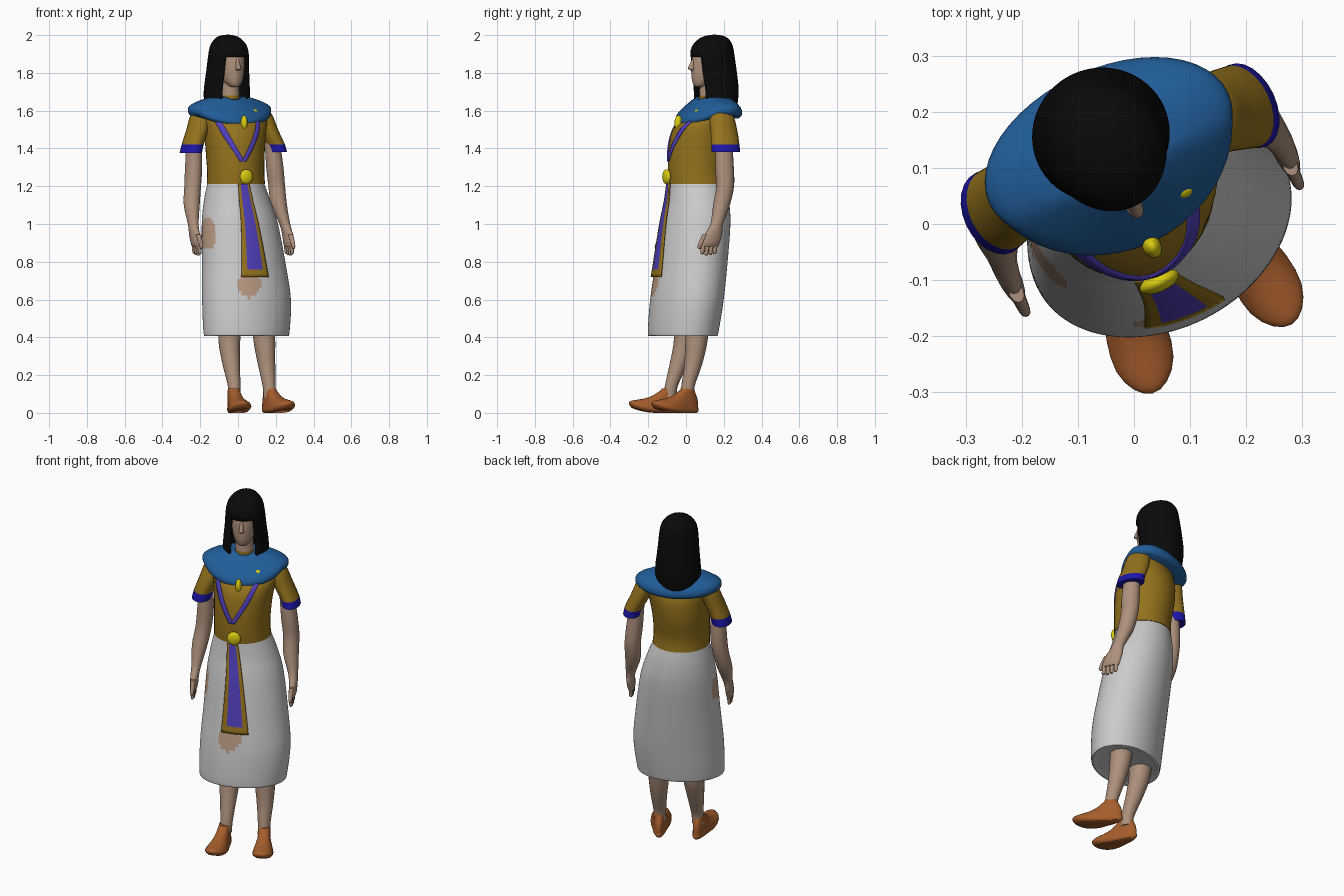
import bpy, bmesh, math
from mathutils import Matrix, Vector

if "Cube" in bpy.data.objects:
    bpy.data.objects.remove(bpy.data.objects["Cube"])

YAW = math.radians(25)          # the whole figure is turned to its left
COL = dict(skin=(.42, .28, .2), gold=(.3, .17, .012), blue=(.015, .11, .32), hem=(.012, .008, .4),
           purple=(.08, .05, .5), white=(.68, .69, .7), hair=(.003, .003, .003),
           sandal=(.38, .11, .025), yellow=(.7, .6, .005), tan=(.5, .33, .23))
MATS = {}
for k, c in COL.items():
    MATS[k] = bpy.data.materials.new(k)
    MATS[k].diffuse_color = (*c, 1)


def turn(x, y, u, v, yaw=YAW):
    c, s = math.cos(yaw), math.sin(yaw)
    return x + c * u - s * v, y + s * u + c * v


def finish(name, bm, cols, pick=None, thick=0):
    bmesh.ops.recalc_face_normals(bm, faces=bm.faces)
    if pick:
        for f in bm.faces:
            f.material_index = pick(f.calc_center_median())
    for f in bm.faces:
        f.smooth = True
    me = bpy.data.meshes.new(name)
    bm.to_mesh(me)
    bm.free()
    for c in cols:
        me.materials.append(MATS[c])
    ob = bpy.data.objects.new(name, me)
    bpy.context.collection.objects.link(ob)
    if thick:
        m = ob.modifiers.new("thickness", 'SOLIDIFY')
        m.thickness, m.offset = thick, 0
    bpy.context.view_layer.objects.active = ob
    ob.select_set(True)
    bpy.ops.object.shade_smooth_by_angle(angle=math.radians(50))
    ob.select_set(False)
    return ob


def refine(rings, steps):
    """Smooth curve through the rings."""
    out = []
    for i in range(len(rings) - 1):
        p = [rings[max(0, min(len(rings) - 1, i + k))] for k in (-1, 0, 1, 2)]
        for s in range(steps):
            t = s / steps
            out.append([.5 * (2 * b + (c - a) * t + (2 * a - 5 * b + 4 * c - d) * t * t
                              + (3 * b - a - 3 * c + d) * t ** 3) for a, b, c, d in zip(*p)])
    return out + [list(rings[-1])]


def loft(name, rings, cols, n=24, steps=4, yaw=YAW, caps=(True, True), pick=None, warp=None, keep=None, thick=0):
    """Skin over level ellipses (z, x, y, half width, half depth)."""
    bm = bmesh.new()
    rows = []
    for z, x, y, a, b in refine(rings, steps):
        row = []
        for i in range(n):
            t = 2 * math.pi * i / n
            p = Vector((*turn(x, y, a * math.cos(t), b * math.sin(t), yaw), z))
            row.append(bm.verts.new(warp(p) if warp else p))
        rows.append((z, row))
    for (z0, r0), (z1, r1) in zip(rows, rows[1:]):
        for i in range(n):
            if keep is None or keep((z0 + z1) / 2, 2 * math.pi * (i + .5) / n):
                bm.faces.new((r0[i], r0[(i + 1) % n], r1[(i + 1) % n], r1[i]))
    for flag, row in zip(caps, (rows[0][1], rows[-1][1])):
        if flag:
            bm.faces.new(row)
    bmesh.ops.delete(bm, geom=[v for v in bm.verts if not v.link_faces], context='VERTS')
    return finish(name, bm, cols, pick, thick)


def ball(name, col, loc, size):
    bm = bmesh.new()
    bmesh.ops.create_uvsphere(bm, u_segments=16, v_segments=10, radius=1)
    bm.transform(Matrix.Translation(loc) @ Matrix.Rotation(YAW, 4, 'Z') @ Matrix.Diagonal((*size, 1)))
    return finish(name, bm, [col])


def ribbon(name, rings, path, cols, off, cells=8, border=0, steps=10):
    """Strip lying on the front of a loft; path of (z, u, half width)."""
    table = sorted(refine(rings, 6))
    bm = bmesh.new()
    rows = []
    for z, u, w in refine(path, steps):
        k = next((i for i in range(1, len(table)) if table[i][0] >= z), len(table) - 1)
        lo, hi = table[k - 1], table[k]
        t = (z - lo[0]) / (hi[0] - lo[0])
        _, x, y, a, b = [p + (q - p) * t for p, q in zip(lo, hi)]
        row = []
        for i in range(cells + 1):
            uu = u + w * (2 * i / cells - 1)
            v = -b * math.sqrt(max(0, 1 - (uu / a) ** 2)) - off
            row.append(bm.verts.new((*turn(x, y, uu, v), z)))
        rows.append(row)
    for j, (r0, r1) in enumerate(zip(rows, rows[1:])):
        for i in range(cells):
            f = bm.faces.new((r0[i], r0[i + 1], r1[i + 1], r1[i]))
            edge = i < border or i >= cells - border or j >= len(rows) - 3
            f.material_index = 1 if border and not edge else 0
    return finish(name, bm, cols, thick=.008)


# Skirt, with two tan patches
skirt = [(.412, .045, -.015, .205, .145), (.408, .045, -.015, .228, .164), (.43, .045, -.015, .238, .174),
         (.6, .045, .005, .245, .182), (.8, .03, .03, .228, .181), (1.0, .01, .053, .207, .176),
         (1.12, -.004, .062, .18, .163), (1.215, -.012, .06, .15, .15)]


def patch(c):
    low = ((c.x - .06) / .06) ** 2 + ((c.z - .68) / .07) ** 2 < 1 and c.y < 0
    side = ((c.x + .16) / .045) ** 2 + ((c.z - .95) / .085) ** 2 < 1 and c.y < .03
    return int(low or side)


loft("skirt", skirt, ["white", "tan"], n=90, steps=9, pick=patch)

# Bodice
torso = [(1.212, -.011, .06, .154, .154), (1.28, -.012, .057, .151, .154), (1.4, -.015, .07, .156, .163),
         (1.5, -.015, .085, .168, .153), (1.56, -.02, .105, .182, .118), (1.62, -.04, .133, .165, .078),
         (1.65, -.042, .133, .08, .05)]
loft("bodice", torso, ["gold"], n=40)
for s, side in ((-1, "left"), (1, "right")):
    ribbon("chest_band_" + side, torso,
           [(1.545, -.03 + s * .11, .013), (1.45, -.03 + s * .07, .014), (1.33, -.03 + s * .004, .012)],
           ["purple"], .003, cells=3)

# Sash panel and round clasp
ribbon("sash_panel", skirt[2:], [(1.21, -.027, .03), (1.0, -.027, .048), (.72, -.027, .075)],
       ["gold", "purple"], .012, cells=10, border=2)
ball("clasp", "yellow", (.045, -.103, 1.25), (.038, .018, .04))

# Broad collar, pulled forward and drooping at the front


def droop(p):
    fx, fy = math.sin(YAW), -math.cos(YAW)
    d = (p.x + .045) * fx + (p.y - .135) * fy
    e = max(0, d - .05)
    return p + Vector((.45 * e * fx, .45 * e * fy, -.7 * e - .25 * max(0, -d - .06)))


loft("collar", [(1.575, -.045, .135, .222, .13), (1.595, -.045, .135, .234, .142), (1.625, -.045, .135, .226, .136),
                (1.655, -.045, .138, .165, .105), (1.675, -.042, .132, .085, .075), (1.67, -.04, .13, .06, .06)],
     ["blue"], n=48, steps=3, warp=droop)
ball("pendant", "yellow", (.032, -.04, 1.535), (.017, .022, .04))
ball("brooch_left", "yellow", (-.06, .0, 1.59), (.022, .015, .018))
ball("brooch_right", "yellow", (.087, .06, 1.59), (.022, .015, .018))

# Sleeves, arms and hands
sleeves = dict(
    right=[(1.38, .203, .211, .05, .08), (1.42, .193, .209, .05, .078), (1.5, .155, .2, .053, .074),
           (1.58, .125, .187, .052, .065), (1.625, .1, .18, .03, .04)],
    left=[(1.375, -.25, .02, .054, .078), (1.42, -.24, .027, .054, .076), (1.5, -.215, .045, .055, .073),
          (1.58, -.195, .07, .052, .062), (1.625, -.165, .08, .03, .04)])
arms = dict(
    right=[(1.45, .18, .2, .04, .045), (1.3, .195, .204, .045, .05), (1.2, .205, .207, .044, .048),
           (1.1, .217, .188, .042, .045), (1.0, .248, .163, .027, .035), (.945, .262, .145, .022, .05),
           (.9, .268, .13, .02, .052), (.88, .268, .126, .014, .047)],
    left=[(1.45, -.232, .03, .04, .045), (1.3, -.235, .03, .045, .05), (1.2, -.24, .02, .044, .048),
          (1.1, -.245, -.01, .042, .045), (1.0, -.237, -.052, .027, .035), (.945, -.23, -.078, .022, .05),
          (.9, -.222, -.096, .02, .052), (.88, -.22, -.1, .014, .047)])
for side in ("left", "right"):
    loft("sleeve_" + side, sleeves[side], ["gold", "hem"], pick=lambda c: int(c.z < 1.415))
    loft("arm_" + side, arms[side], ["skin"], n=20)
    _, hx, hy, _, _ = arms[side][-1]
    for i in range(4):
        x, y = turn(hx, hy, 0, (i - 1.5) * .024)
        tip = .832 + .006 * abs(i - 1.3)
        x2, y2 = turn(x, y, 0, -.008)
        loft(f"finger_{side}_{i + 1}", [(tip, x2, y2, .003, .004), (tip + .008, x2, y2, .009, .01),
                                        (.905, x, y, .012, .012)], ["skin"], n=10)
    x, y = turn(hx, hy, 0, -.06)
    x2, y2 = turn(hx, hy, 0, -.025)
    loft("thumb_" + side, [(.868, x, y, .005, .005), (.885, x, y, .01, .011), (.945, x2, y2, .013, .018)],
         ["skin"], n=10)

# Legs
loft("leg_left", [(.08, -.022, -.085, .034, .036), (.14, -.02, -.078, .033, .035), (.25, -.035, -.042, .045, .047),
                  (.35, -.045, -.012, .055, .057), (.43, -.045, 0, .06, .062)], ["skin"])
loft("leg_right", [(.08, .168, .003, .034, .036), (.14, .165, .01, .034, .036), (.25, .152, .037, .045, .047),
                   (.35, .142, .052, .055, .057), (.43, .137, .06, .06, .062)], ["skin"])

# Sandals, broad at the lifted toes: (z, distance from heel, half width, half length)
FOOT = [(0, .14, .036, .13), (.012, .14, .046, .142), (.028, .14, .046, .139), (.05, .122, .042, .12),
        (.08, .09, .037, .082), (.115, .07, .036, .046), (.13, .065, .034, .037)]
for side, hx, hy, deg in (("left", -.04, -.028, 15), ("right", .135, .064, 31)):
    w = math.radians(deg)

    def lift(p):
        dx, dy = p.x - hx, p.y - hy
        t = dx * math.sin(w) - dy * math.cos(w)
        u = (dx * math.cos(w) + dy * math.sin(w)) * (1 + 4 * max(-.03, min(.12, t - .12)))
        return Vector((*turn(hx, hy, u, -t, w), p.z + 1.3 * max(0, t - .12) ** 2))

    rings = [(z, *turn(hx, hy, 0, -c, w), a, b) for z, c, a, b in FOOT]
    loft("sandal_" + side, rings, ["sandal"], n=28, steps=3, yaw=w, warp=lift)

# Head: skull, nose and neck, placed by distance forward of the hair centre


def head(rows):
    return [(z, *turn(-.055, .15, 0, -f), a, b) for z, f, a, b in rows]


loft("head", head([(1.725, .085, .018, .02), (1.735, .08, .032, .038), (1.76, .066, .05, .06), (1.8, .055, .061, .075),
                   (1.85, .048, .067, .081), (1.9, .042, .066, .078), (1.95, .03, .045, .055)]), ["skin"])
loft("nose", head([(1.812, .122, .01, .012), (1.822, .132, .015, .02), (1.835, .132, .012, .018),
                   (1.88, .114, .008, .012)]), ["skin"], n=12)
loft("neck", head([(1.62, .03, .062, .06), (1.68, .03, .05, .052), (1.77, .03, .048, .05)]),
     ["skin", "gold"], pick=lambda c: int(c.z < 1.69))

# Long bobbed hair with a straight fringe and an open front
loft("hair", head([(1.6, -.003, .116, .108), (1.7, -.01, .117, .113), (1.8, 0, .107, .115), (1.9, .012, .098, .113),
                   (1.945, .01, .087, .102), (1.975, .004, .064, .078), (1.99, 0, .04, .048), (1.996, 0, .008, .01)]),
     ["hair"], n=60, steps=5, caps=(False, True), thick=.012,
     keep=lambda z, t: z > 1.89 or abs(t - 1.5 * math.pi) > math.radians(35))

for m in bpy.data.materials:
    if m.users and not m.is_grease_pencil:
        m.use_nodes = True
        m.node_tree.nodes["Principled BSDF"].inputs["Base Color"].default_value = m.diffuse_color
